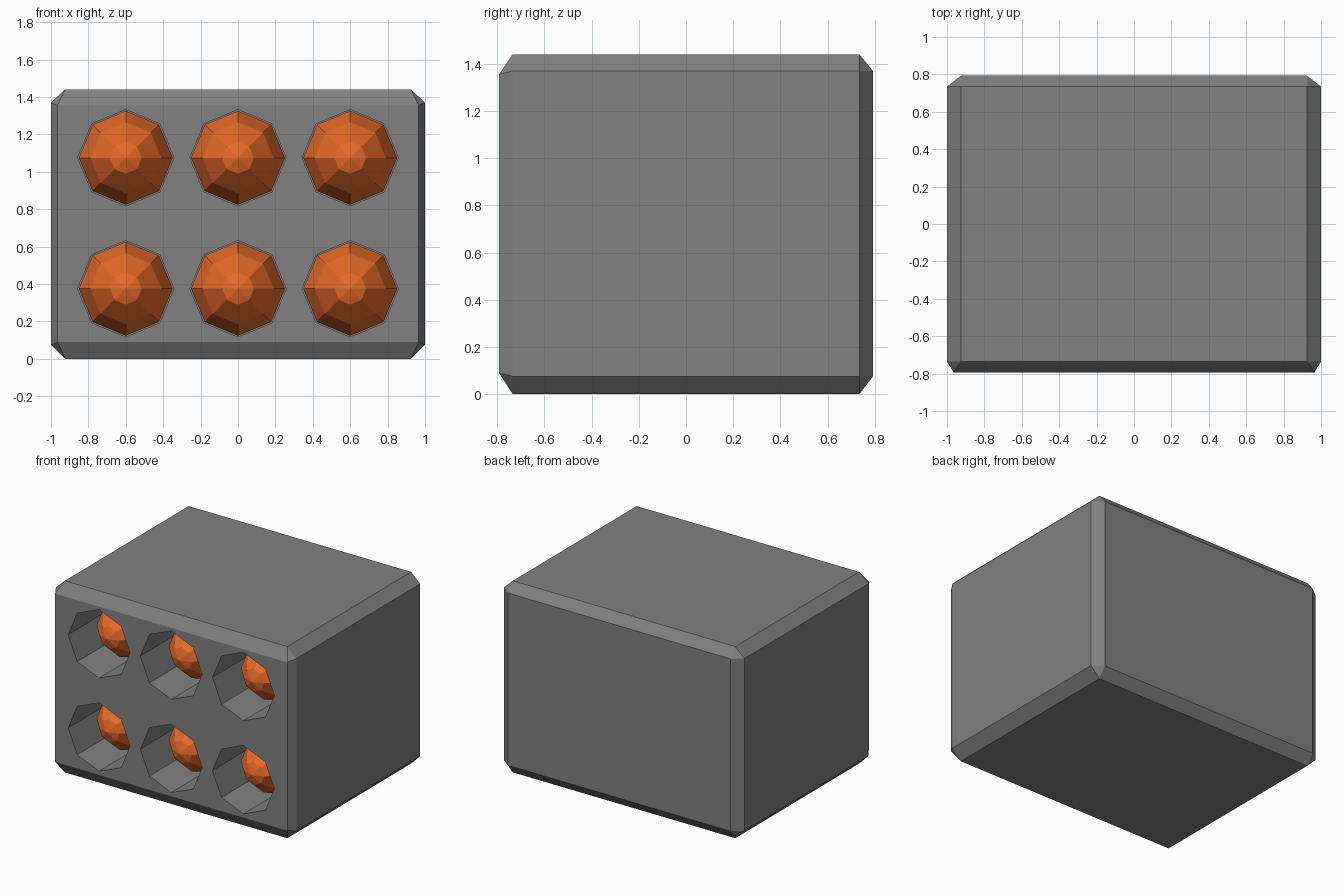
import bpy, bmesh
from math import cos, sin, pi

if "Cube" in bpy.data.objects:
    bpy.data.objects.remove(bpy.data.objects["Cube"])

CENTRES = [(x, z) for x in (-0.6, 0.0, 0.6) for z in (0.375, 1.075)]
SIDES = 8


def finish(name, bm, colour):
    bmesh.ops.recalc_face_normals(bm, faces=bm.faces[:])
    mesh = bpy.data.meshes.new(name)
    bm.to_mesh(mesh)
    bm.free()
    mesh.materials.append(colour)
    obj = bpy.data.objects.new(name, mesh)
    bpy.context.collection.objects.link(obj)
    return obj


def material(name, rgb):
    mat = bpy.data.materials.new(name)
    mat.diffuse_color = (*rgb, 1)
    mat.use_nodes = True
    mat.node_tree.nodes["Principled BSDF"].inputs["Base Color"].default_value = mat.diffuse_color
    return mat


def lathe(bm, cx, cz, profile):
    """Turn (radius, y) points into an octagonal solid around the y axis."""
    rings = []
    for r, y in profile:
        n = SIDES if r > 0 else 1
        rings.append([bm.verts.new((cx + r * cos(2 * pi * i / SIDES), y,
                                    cz + r * sin(2 * pi * i / SIDES)))
                      for i in range(n)])
    for a, b in zip(rings, rings[1:]):
        for i in range(SIDES):
            j = (i + 1) % SIDES
            quad = [a[i % len(a)], a[j % len(a)], b[j % len(b)], b[i % len(b)]]
            bm.faces.new(list(dict.fromkeys(quad)))


grey = material("dark_grey", (0.22, 0.22, 0.22))
orange = material("orange", (0.79, 0.144, 0.022))

# Casing: chamfered box, with a slightly slimmer chamfer around the front
bm = bmesh.new()
for sx in (-1, 1):
    for sy in (-1, 1):
        for top in (False, True):
            fx, low, high = (0.965, 0.09, 1.355) if sy < 0 else (0.925, 0.075, 1.37)
            bm.verts.new((sx, sy * 0.735, 1.37 if top else 0.075))
            bm.verts.new((sx * fx, sy * 0.793, high if top else low))
            bm.verts.new((sx * 0.925, sy * 0.735, 1.44 if top else 0.0))
bmesh.ops.convex_hull(bm, input=bm.verts[:])
bmesh.ops.dissolve_limit(bm, angle_limit=0.02, verts=bm.verts[:], edges=bm.edges[:])
casing = finish("casing", bm, grey)

# Tubes: six octagonal bores cut into the front
bm = bmesh.new()
for cx, cz in CENTRES:
    lathe(bm, cx, cz, [(0, -1.0), (0.257, -1.0), (0.257, -0.36), (0, -0.36)])
cutter = finish("tube_cutter", bm, grey)
cutter.hide_render = True
cut = casing.modifiers.new("tubes", 'BOOLEAN')
cut.operation = 'DIFFERENCE'
cut.solver = 'EXACT'
cut.object = cutter
bpy.context.view_layer.objects.active = casing
bpy.ops.object.modifier_apply(modifier=cut.name)
bpy.data.objects.remove(cutter)

# Warheads: faceted orange domes seated at the bottom of each tube
for n, (cx, cz) in enumerate(CENTRES, 1):
    bm = bmesh.new()
    lathe(bm, cx, cz, [(0, -0.70), (0.085, -0.67), (0.19, -0.55),
                       (0.251, -0.40), (0.251, -0.355), (0, -0.355)])
    finish(f"warhead_{n}", bm, orange)
